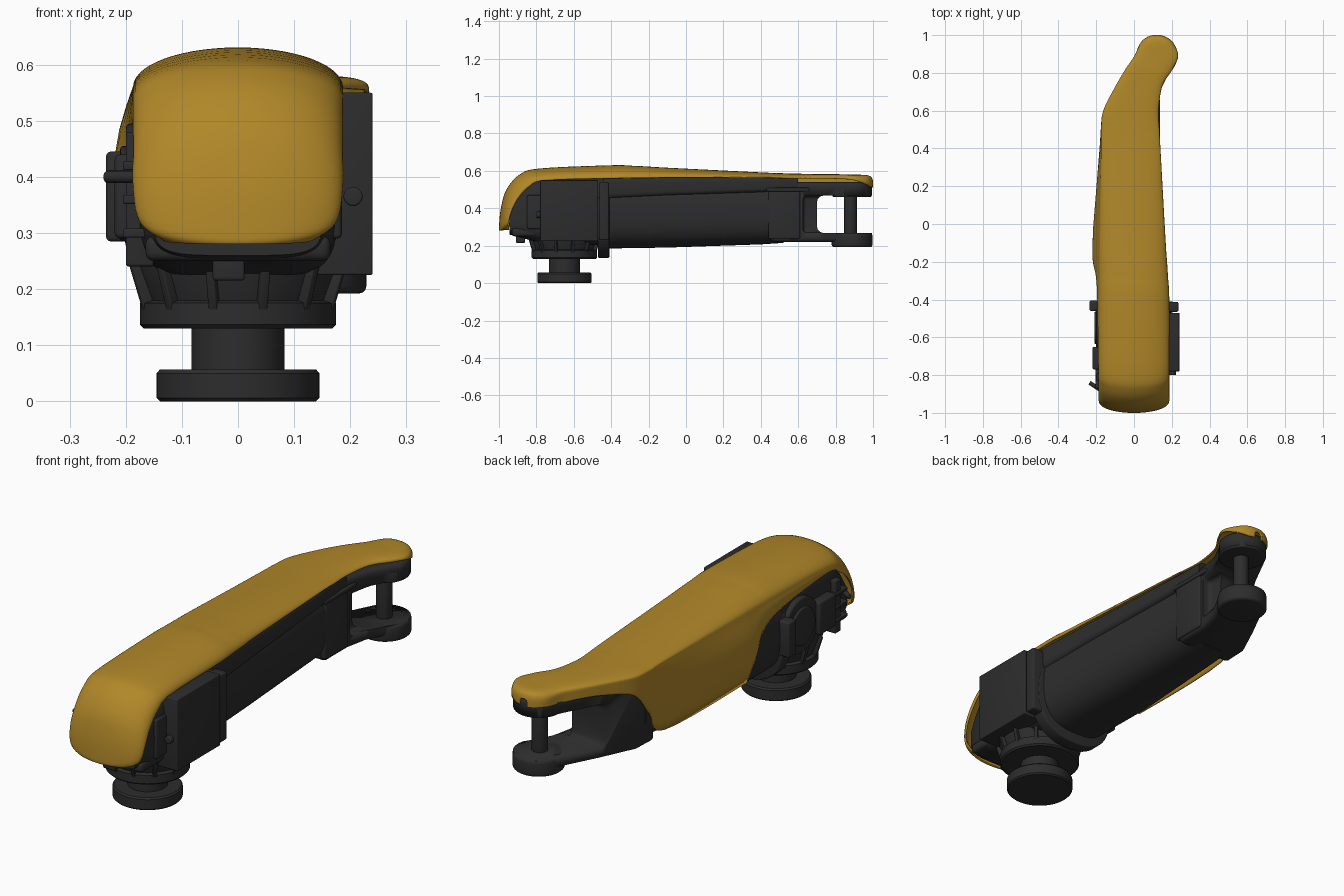
import bpy, bmesh, math
from mathutils import Vector, Matrix

if "Cube" in bpy.data.objects:
    bpy.data.objects.remove(bpy.data.objects["Cube"])


def material(name, rgb):
    m = bpy.data.materials.new(name)
    m.diffuse_color = (*rgb, 1)
    m.use_nodes = True
    m.node_tree.nodes["Principled BSDF"].inputs["Base Color"].default_value = m.diffuse_color
    return m


DARK = material("dark_metal", (0.026, 0.026, 0.026))
YELLOW = material("yellow_paint", (0.44, 0.245, 0.022))


def finish(name, bm, mat=DARK, bevel=0.0, fix=True):
    if fix:
        bmesh.ops.recalc_face_normals(bm, faces=bm.faces)
    me = bpy.data.meshes.new(name)
    bm.to_mesh(me)
    bm.free()
    ob = bpy.data.objects.new(name, me)
    bpy.context.collection.objects.link(ob)
    me.materials.append(mat)
    bpy.ops.object.select_all(action='DESELECT')
    ob.select_set(True)
    bpy.context.view_layer.objects.active = ob
    if bevel:
        b = ob.modifiers.new("bevel", 'BEVEL')
        b.width, b.segments, b.limit_method = bevel, 3, 'ANGLE'
        bpy.ops.object.modifier_apply(modifier="bevel")
    bpy.ops.object.shade_smooth_by_angle(angle=math.radians(35))
    return ob


def box(name, x, y, z, bevel=0.008, rot=None):
    bm = bmesh.new()
    size = Matrix.Diagonal((x[1] - x[0], y[1] - y[0], z[1] - z[0], 1))
    mid = Matrix.Translation([(a + b) / 2 for a, b in (x, y, z)])
    bmesh.ops.create_cube(bm, size=1, matrix=mid @ (rot or Matrix()) @ size)
    return finish(name, bm, bevel=bevel)


def rod(name, a, b, r, bevel=0.004, seg=48):
    a, b = Vector(a), Vector(b)
    rot = (b - a).to_track_quat('Z', 'Y').to_matrix().to_4x4()
    bm = bmesh.new()
    bmesh.ops.create_cone(bm, cap_ends=True, segments=seg, radius1=r, radius2=r,
                          depth=(b - a).length, matrix=Matrix.Translation((a + b) / 2) @ rot)
    return finish(name, bm, bevel=bevel)


def lathe(name, profile, cx, cy, seg=64):
    bm = bmesh.new()
    vs = [bm.verts.new((cx + r, cy, z)) for r, z in profile]
    es = [bm.edges.new(p) for p in zip(vs, vs[1:])]
    bmesh.ops.spin(bm, geom=vs + es, cent=(cx, cy, 0), axis=(0, 0, 1), angle=math.tau, steps=seg)
    bmesh.ops.remove_doubles(bm, verts=bm.verts, dist=1e-5)
    return finish(name, bm)


def catmull(rows, steps):
    out = []
    for i in range(len(rows) - 1):
        p = [rows[max(0, min(len(rows) - 1, i + k))] for k in (-1, 0, 1, 2)]
        for s in range(steps):
            t = s / steps
            out.append([0.5 * (2 * b + (c - a) * t + (2 * a - 5 * b + 4 * c - d) * t * t
                               + (3 * b - a - 3 * c + d) * t ** 3) for a, b, c, d in zip(*p)])
    return out + [list(rows[-1])]


def skin(rings, closed):
    bm = bmesh.new()
    g = [[bm.verts.new(p) for p in r] for r in rings]
    n = len(g[0])
    for a, b in zip(g, g[1:]):
        for j in range(n if closed else n - 1):
            k = (j + 1) % n
            bm.faces.new((a[j], a[k], b[k], b[j]))
    if closed:
        bm.faces.new(g[0])
        bm.faces.new(g[-1])
    return bm


def power(v, n):
    return math.copysign(abs(v) ** (2 / n), v)


def loft(name, rows, n=3.0, seg=64, bevel=0.0):
    """Rounded-box sections along y; rows are y, left, right, bottom, top."""
    rings = []
    for y, xl, xr, zb, zt in rows:
        ang = [math.tau * k / seg for k in range(seg)]
        rings.append([((xl + xr) / 2 + (xr - xl) / 2 * power(math.cos(a), n), y,
                       (zb + zt) / 2 + (zt - zb) / 2 * power(math.sin(a), n)) for a in ang])
    return finish(name, skin(rings, True), bevel=bevel)


# yellow cover: crown y, crown z, edge y, edge z, left skirt z, left x, right x
COVER = [
    (-.998, .28, -.955, .285, .285, -.13, .13), (-1.0, .30, -.95, .32, .32, -.175, .175),
    (-.99, .40, -.935, .38, .38, -.187, .187), (-.96, .50, -.90, .45, .45, -.187, .187),
    (-.89, .58, -.84, .515, .50, -.187, .187), (-.78, .613, -.75, .55, .53, -.187, .187),
    (-.40, .63, -.40, .56, .49, -.187, .187), (-.28, .627, -.28, .562, .42, -.186, .18),
    (-.20, .623, -.20, .563, .27, -.186, .175), (-.10, .617, -.10, .565, .245, -.185, .168),
    (.40, .592, .40, .565, .25, -.174, .14), (.50, .588, .50, .562, .36, -.174, .135),
    (.60, .585, .60, .56, .48, -.163, .13), (.73, .583, .73, .56, .515, -.098, .15),
    (.82, .582, .82, .557, .52, -.045, .205), (.89, .58, .89, .552, .515, .002, .234),
    (.96, .578, .96, .53, .515, .035, .208), (.99, .568, .99, .515, .513, .07, .17),
    (1.0, .545, 1.0, .513, .512, .10, .14)]
rings = []
for yc, zc, ye, ze, zl, xl, xr in catmull(COVER, 5):
    drop = max(0, ze - zl)
    n = 2 + 1.2 * min(1, max(0, (yc - .5) / .3))
    bulge = .12 * min(1, max(0, (.6 - yc) / .65))
    ring = [(xl - bulge * drop * math.sin(math.pi * t) + 0.02 * drop * t, ye, ze - drop * t - .001 * t)
            for t in (1, .85, .7, .55, .4, .25, .12)]
    for k in range(29):
        a = math.pi * (1 - k / 28)
        s = max(0, math.sin(a)) ** (2 / n)
        ring.append(((xl + xr) / 2 + (xr - xl) / 2 * power(math.cos(a), n),
                     ye + (yc - ye) * s, ze + (zc - ze) * s))
    rings.append(ring)
cover = finish("yellow_cover", skin(rings, False), YELLOW, fix=False)
sol = cover.modifiers.new("thickness", 'SOLIDIFY')
sol.thickness, sol.offset = 0.008, -1

# main tube, tray under the cover edge, and head housing
loft("arm_tube", [(-.43, -.19, .178, .185, .562), (-.1, -.198, .162, .19, .565),
                  (.4, -.174, .134, .207, .562), (.52, -.163, .128, .215, .555)], 2.7)
loft("cover_tray", [(-.44, -.165, .183, .44, .575), (-.1, -.165, .165, .46, .575),
                    (.4, -.155, .137, .48, .572), (.6, -.15, .127, .5, .57)], 5)
loft("head_housing", catmull([(-.945, -.15, .15, .26, .41), (-.87, -.17, .17, .24, .51),
                              (-.77, -.178, .178, .22, .56), (-.43, -.178, .178, .2, .57)], 4), 4.5)
loft("tube_flange", [(-.47, -.205, .205, .135, .54), (-.41, -.205, .205, .135, .54)], 2.4, bevel=.006)
box("flange_lug_left", (-.235, -.1), (-.46, -.405), (.285, .445))
box("flange_lug_right", (.1, .235), (-.465, -.412), (.23, .54))

# turning base with collar ribs
lathe("base_pivot", [(0, 0), (.139, 0), (.145, .006), (.145, .05), (.139, .057), (.083, .057),
                     (.083, .13), (.168, .13), (.175, .137), (.175, .175), (.16, .18),
                     (.19, .26), (.19, .29), (0, .31)], 0, -.65)
for i in range(12):
    a = math.tau * (i + .5) / 12
    c = (.17 * math.cos(a), -.65 + .17 * math.sin(a), .215)
    box("collar_rib", *[(v - h, v + h) for v, h in zip(c, (.02, .008, .05))], bevel=.003,
        rot=Matrix.Rotation(a, 4, 'Z') @ Matrix.Rotation(.3, 4, 'Y'))

# right hand control box and plug
box("right_box", (.12, .24), (-.78, -.47), (.225, .55), .004)
rod("right_plug", (.205, -.80, .365), (.205, -.77, .365), .017)
box("right_bracket", (.14, .185), (-.85, -.77), (.29, .47))

# left hand motor, connector and brackets
rod("left_motor", (-.1, -.55, .37), (-.2, -.55, .37), .125, .008)
rod("left_motor_cap", (-.19, -.55, .37), (-.21, -.55, .37), .085, .006)
box("left_connector", (-.22, -.15), (-.77, -.65), (.29, .44), .01)
for z in (.3, .36, .42):
    box("left_fin", (-.205, -.15), (-.87, -.77), (z - .008, z + .008), .003)
box("left_post", (-.2, -.15), (-.83, -.79), (.24, .48), .006)
rod("left_lever", (-.16, -.89, .4), (-.235, -.84, .4), .011, .003, 16)

# front bumper and hook
box("front_bumper", (-.165, .165), (-.93, -.80), (.25, .295), .015)
box("front_hook", (-.045, .012), (-.91, -.86), (.215, .27), .006)

# fork at the far end: outline extruded, then slot and side recess cut
tip = [(.12 + .106 * math.cos(math.radians(a)), .888 + .106 * math.sin(math.radians(a)))
       for a in range(-20, 156, 7)]
outline = [(-.16, .45), (.125, .45), (.125, .62), (.145, .72), (.19, .81)] + tip + \
          [(-.085, .72), (-.155, .57)]
bm = bmesh.new()
face = bm.faces.new([bm.verts.new((x, y, .22)) for x, y in outline])
ext = bmesh.ops.extrude_face_region(bm, geom=[face])
bmesh.ops.translate(bm, vec=(0, 0, .32), verts=[v for v in ext['geom'] if isinstance(v, bmesh.types.BMVert)])
fork = finish("end_fork", bm, bevel=.02)
cutters = [box("slot_cutter", (-.5, .5), (.70, 1.3), (.268, .468), .035),
           box("recess_cutter", (.085, .5), (.625, .9), (.27, .466), .02)]
bpy.context.view_layer.objects.active = fork
for c in cutters:
    c.hide_render = True
    m = fork.modifiers.new("cut", 'BOOLEAN')
    m.operation, m.object, m.solver = 'DIFFERENCE', c, 'EXACT'
    bpy.ops.object.modifier_apply(modifier=m.name)
    bpy.data.objects.remove(c)
rod("fork_pin", (.12, .88, .24), (.12, .88, .5), .034)
rod("fork_boss_lower", (.12, .888, .192), (.12, .888, .268), .109, .014)
rod("fork_boss_upper", (.12, .888, .46), (.12, .888, .508), .104, .006)
box("fork_side_panel", (.1, .132), (.44, .61), (.235, .5), .01)
box("fork_lip", (.1, .138), (.43, .66), (.49, .51), .006)
